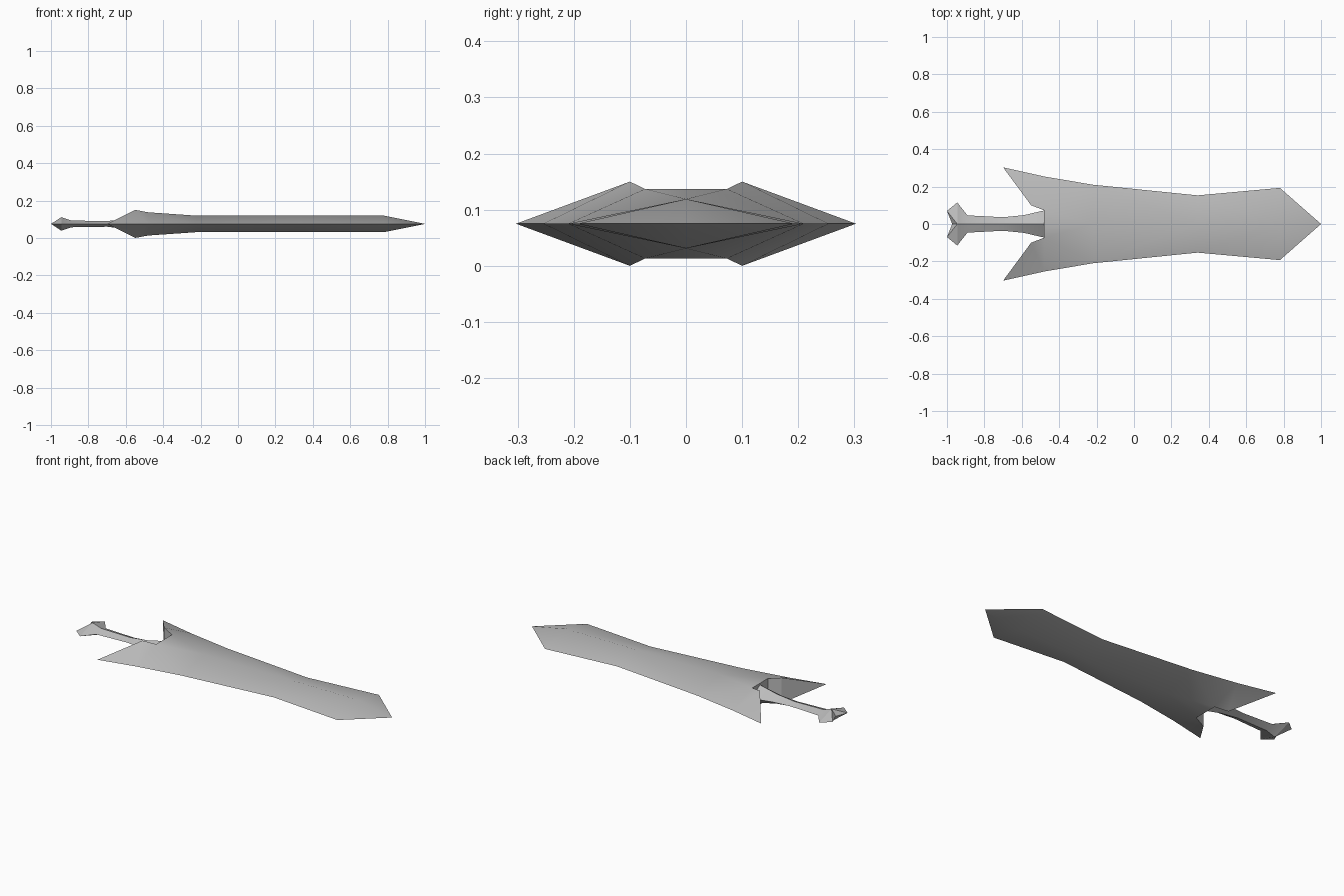
import bpy, bmesh

if "Cube" in bpy.data.objects:
    bpy.data.objects.remove(bpy.data.objects["Cube"])

MID = 0.075  # height of the sword's middle plane

steel = bpy.data.materials.new("steel grey")
steel.diffuse_color = (0.5, 0.5, 0.5, 1)
steel.use_nodes = True
steel.node_tree.nodes["Principled BSDF"].inputs["Base Color"].default_value = steel.diffuse_color


def quarter_part(name, points, faces):
    """Build the +y, upper quarter of a part and mirror it across y and z."""
    bm = bmesh.new()
    v = {k: bm.verts.new(p) for k, p in points.items()}
    for f in faces:
        bm.faces.new([v[k] for k in f.split()])
    for axis in "YZ":
        bmesh.ops.mirror(bm, geom=bm.verts[:] + bm.edges[:] + bm.faces[:],
                         axis=axis, merge_dist=0.0005)
    bmesh.ops.remove_doubles(bm, verts=bm.verts[:], dist=0.0005)
    bmesh.ops.recalc_face_normals(bm, faces=bm.faces[:])
    mesh = bpy.data.meshes.new(name)
    bm.to_mesh(mesh)
    bm.free()
    mesh.materials.append(steel)
    ob = bpy.data.objects.new(name, mesh)
    ob.location.z = MID
    bpy.context.collection.objects.link(ob)
    bpy.ops.object.select_all(action='DESELECT')
    ob.select_set(True)
    bpy.context.view_layer.objects.active = ob
    bpy.ops.object.shade_smooth_by_angle(angle=0.56)


# blade: e = cutting edge, r = centre ridge, n/h = notch and horn ridge
quarter_part("blade", {
    "tip": (1.0, 0, 0),
    "e1": (0.78, 0.193, 0), "e2": (0.34, 0.153, 0),
    "e3": (-0.22, 0.21, 0), "e4": (-0.48, 0.254, 0),
    "horn": (-0.70, 0.303, 0),
    "r1": (0.78, 0, 0.044), "r2": (0.34, 0, 0.044), "r3": (-0.22, 0, 0.044),
    "c": (-0.48, 0, 0.062), "c0": (-0.48, 0, 0),
    "n": (-0.48, 0.073, 0.062), "n0": (-0.48, 0.073, 0),
    "h": (-0.55, 0.10, 0.075), "h0": (-0.55, 0.10, 0),
}, ["tip e1 r1", "r1 e1 e2 r2", "r2 e2 e3 r3",
    "r3 e3 n", "e3 e4 n", "r3 n c",            # flare toward the guard
    "n e4 h", "e4 horn h",                      # horn top
    "h horn h0", "n h h0 n0", "c n n0 c0"])     # horn inside and notch

# grip and pommel: diamond rings as (x, half width, half height)
rings = [(-0.47, 0.075, 0.055), (-0.59, 0.047, 0.028), (-0.70, 0.036, 0.015),
         (-0.89, 0.046, 0.018), (-0.945, 0.115, 0.036)]
pts, faces = {}, []
for i, (x, w, t) in enumerate(rings):
    pts[f"s{i}"] = (x, w, 0)
    pts[f"t{i}"] = (x, 0, t)
    if i:
        faces.append(f"t{i-1} s{i-1} s{i} t{i}")
pts["end"] = (-1.0, 0.07, 0)
pts["dip"] = (-0.972, 0, 0)
quarter_part("grip_and_pommel", pts, faces + ["t4 s4 end", "t4 end dip"])
